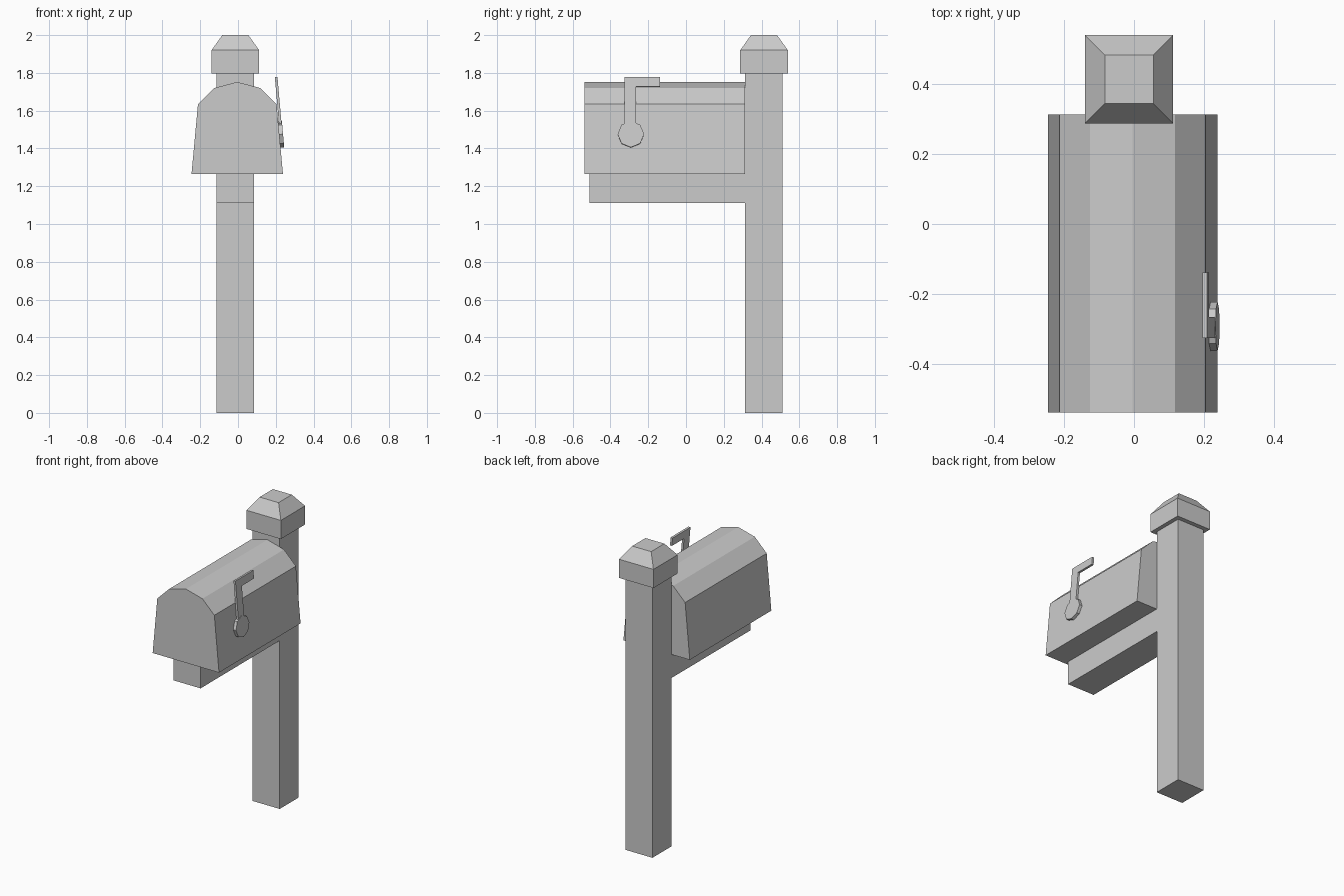
import bpy, bmesh, math

if "Cube" in bpy.data.objects:
    bpy.data.objects.remove(bpy.data.objects["Cube"])

CX = -0.014   # centre line of the post
PY = 0.412    # depth position of the post


def finish(name, bm):
    bmesh.ops.recalc_face_normals(bm, faces=bm.faces)
    mesh = bpy.data.meshes.new(name)
    bm.to_mesh(mesh)
    bm.free()
    ob = bpy.data.objects.new(name, mesh)
    bpy.context.collection.objects.link(ob)
    return ob


def loft(name, rings):
    """Skin matching closed rings of points and cap both ends."""
    bm = bmesh.new()
    loops = [[bm.verts.new(p) for p in ring] for ring in rings]
    n = len(loops[0])
    for a, b in zip(loops, loops[1:]):
        for i in range(n):
            j = (i + 1) % n
            bm.faces.new((a[i], a[j], b[j], b[i]))
    bm.faces.new(loops[0])
    bm.faces.new(loops[-1])
    return finish(name, bm)


def rect(cx, cy, hx, hy, z):
    return [(cx + sx * hx, cy + sy * hy, z)
            for sx, sy in ((-1, -1), (1, -1), (1, 1), (-1, 1))]


# Post and the arm that carries the box
loft("post", [rect(CX, PY, 0.099, 0.099, z) for z in (0, 1.82)])
loft("support_arm", [rect(CX, -0.099, 0.099, 0.412, z) for z in (1.11, 1.27)])

# Post cap: square block with a chamfered top
loft("post_cap", [rect(CX, 0.413, h, h, z)
                  for h, z in ((0.126, 1.797), (0.126, 1.92), (0.069, 2.0))])

# Box: half profile mirrored about its own centre, extruded front to back
BX = -0.004
half = [(0.242, 1.265), (0.208, 1.634), (0.121, 1.72)]
profile = ([(BX + x, z) for x, z in half] + [(BX, 1.752)]
           + [(BX - x, z) for x, z in reversed(half)])
loft("mailbox_body", [[(x, y, z) for x, z in profile] for y in (-0.538, 0.312)])


# Flag parts lie parallel to the sloping right side of the box
TILT = math.radians(5)
FX, FY, FZ = 0.2285, -0.292, 1.475


def flag_part(name, outline, half_thickness):
    c, s = math.cos(TILT), math.sin(TILT)
    loft(name, [[(FX + d * c - v * s, FY + u, FZ + v * c + d * s)
                 for u, v in outline]
                for d in (-half_thickness, half_thickness)])


flag_part("flag_pivot",
          [(0.07 * math.cos(i * math.pi / 4), 0.07 * math.sin(i * math.pi / 4))
           for i in range(8)], 0.010)
flag_part("flag",
          [(-0.033, 0.03), (0.027, 0.03), (0.027, 0.252), (0.154, 0.252),
           (0.154, 0.305), (-0.033, 0.305)], 0.007)
